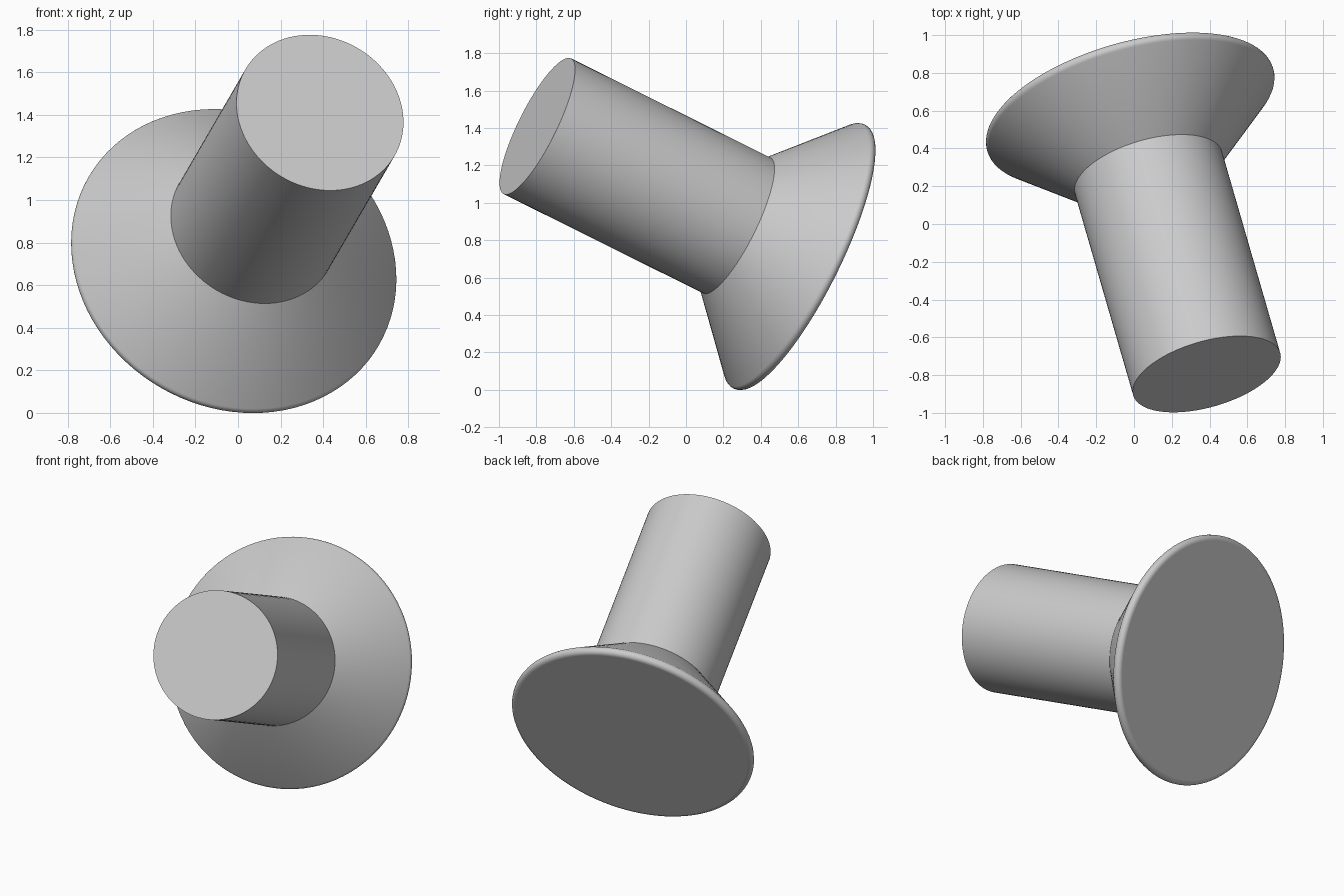
import bpy, bmesh, math
from mathutils import Vector

if "Cube" in bpy.data.objects:
    bpy.data.objects.remove(bpy.data.objects["Cube"])

grey = bpy.data.materials.new("plain grey")
grey.use_nodes = True
grey.diffuse_color = (0.6, 0.6, 0.6, 1)
grey.node_tree.nodes["Principled BSDF"].inputs["Base Color"].default_value = grey.diffuse_color

# Shared tilted axis: from the flange centre to the free end of the stem
base = Vector((-0.02, 0.605, 0.713))
tip = Vector((0.385, -0.795, 1.41))
axis = tip - base
length = axis.length
STEM_R, FLANGE_R, NECK, ROUND = 0.405, 0.788, 0.385, 0.03


def lathe(name, profile, sides=96):
    """Turn (radius, height) points around local z, then lay z along the axis."""
    bm = bmesh.new()
    verts = [bm.verts.new((r, 0, h)) for r, h in profile]
    edges = [bm.edges.new(pair) for pair in zip(verts, verts[1:])]
    bmesh.ops.spin(bm, geom=verts + edges, cent=(0, 0, 0), axis=(0, 0, 1),
                   angle=math.tau, steps=sides, use_merge=True)
    bmesh.ops.remove_doubles(bm, verts=bm.verts, dist=0.0001)
    bmesh.ops.recalc_face_normals(bm, faces=bm.faces)
    mesh = bpy.data.meshes.new(name)
    bm.to_mesh(mesh)
    bm.free()
    mesh.materials.append(grey)
    obj = bpy.data.objects.new(name, mesh)
    bpy.context.scene.collection.objects.link(obj)
    obj.location = base
    obj.rotation_euler = axis.to_track_quat('Z', 'Y').to_euler()
    bpy.ops.object.select_all(action='DESELECT')
    obj.select_set(True)
    bpy.context.view_layer.objects.active = obj
    bpy.ops.object.shade_smooth_by_angle(angle=math.radians(30))
    return obj


# Stem: straight cylinder with a flat free end
lathe("stem", [(STEM_R, NECK), (STEM_R, length), (0, length)])

# Flange: flat back, rounded rim, cone narrowing to the stem
rim_centre = FLANGE_R - ROUND
rim = []
for i in range(9):
    a = math.radians(-90 + 135 * i / 8)
    rim.append((rim_centre + ROUND * math.cos(a), ROUND * math.sin(a)))
lathe("flange", [(0, -ROUND), (rim_centre - 0.002, -ROUND)] + rim + [(STEM_R, NECK)])
